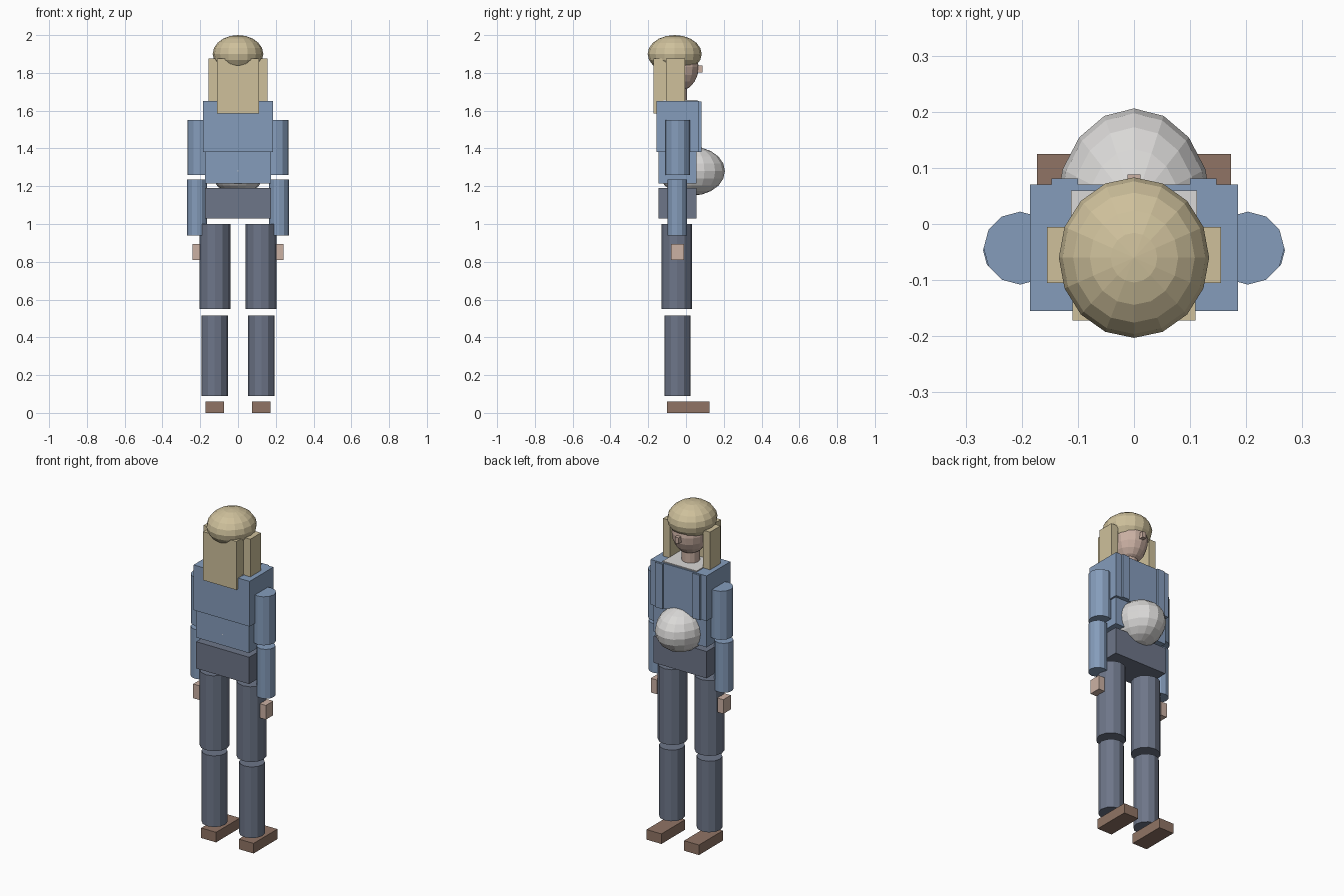
import bpy
from mathutils import Matrix

if "Cube" in bpy.data.objects:
    bpy.data.objects.remove(bpy.data.objects["Cube"])


def material(name, rgb):
    m = bpy.data.materials.new(name)
    m.diffuse_color = (*rgb, 1)
    m.use_nodes = True
    m.node_tree.nodes["Principled BSDF"].inputs["Base Color"].default_value = m.diffuse_color
    return m


HAIR = material("blonde", (0.62, 0.53, 0.33))
SKIN = material("skin", (0.60, 0.44, 0.37))
BLUE = material("jacket_blue", (0.235, 0.335, 0.50))
WHITE = material("shirt_white", (0.70, 0.69, 0.68))
SLATE = material("trouser_slate", (0.155, 0.182, 0.25))
BROWN = material("shoe_brown", (0.28, 0.175, 0.13))


def finish(name, mat):
    ob = bpy.context.object
    ob.name = name
    ob.data.materials.append(mat)
    return ob


def box(name, mat, x, y, z):
    """Box from (low, high) ranges on each axis."""
    bpy.ops.mesh.primitive_cube_add(size=1)
    ob = finish(name, mat)
    spans = (x, y, z)
    size = Matrix.Diagonal((*[b - a for a, b in spans], 1))
    ob.data.transform(size)
    ob.location = [(a + b) / 2 for a, b in spans]
    return ob


def tube(name, mat, x, y, radius, z, sides=12):
    bpy.ops.mesh.primitive_cylinder_add(
        vertices=sides, radius=radius, depth=z[1] - z[0],
        location=(x, y, (z[0] + z[1]) / 2))
    return finish(name, mat)


def ball(name, mat, centre, radii, rings=10):
    bpy.ops.mesh.primitive_uv_sphere_add(segments=16, ring_count=rings, radius=1)
    ob = finish(name, mat)
    ob.data.transform(Matrix.Diagonal((*radii, 1)))
    ob.location = centre
    return ob


# Head, neck and nose
ball("head", SKIN, (0, -0.045, 1.83), (0.10, 0.112, 0.13))
tube("neck", SKIN, 0, -0.045, 0.05, (1.62, 1.74))
box("nose", SKIN, (-0.012, 0.012), (0.05, 0.088), (1.802, 1.838))

# Hair cap and back panel
ball("hair_cap", HAIR, (0, -0.06, 1.90), (0.134, 0.143, 0.10))
box("back_hair", HAIR, (-0.11, 0.11), (-0.172, -0.105), (1.585, 1.875))

# Torso, shirt, belly and hips
box("chest", BLUE, (-0.185, 0.185), (-0.155, 0.07), (1.38, 1.65))
box("waist", BLUE, (-0.175, 0.175), (-0.145, 0.055), (1.215, 1.38))
box("shirt_collar", WHITE, (-0.112, 0.112), (-0.12, 0.06), (1.60, 1.656))
ball("belly", WHITE, (0, 0.03, 1.28), (0.138, 0.176, 0.13))
box("hips", SLATE, (-0.175, 0.175), (-0.145, 0.055), (1.03, 1.19))

# Paired parts
for side, s in (("left", -1), ("right", 1)):
    def span(a, b):
        return tuple(sorted((s * a, s * b)))

    box(side + "_side_hair", HAIR, span(0.11, 0.155), (-0.105, -0.005), (1.62, 1.875))
    box(side + "_lapel", BLUE, span(0.10, 0.147), (0.04, 0.081), (1.38, 1.648))
    tube(side + "_upper_arm", BLUE, s * 0.203, -0.043, 0.065, (1.26, 1.55))
    tube(side + "_forearm", BLUE, s * 0.217, -0.047, 0.052, (0.94, 1.235))
    box(side + "_hand", SKIN, span(0.20, 0.24), (-0.08, -0.01), (0.81, 0.895))
    tube(side + "_thigh", SLATE, s * 0.122, -0.048, 0.081, (0.55, 1.0))
    tube(side + "_shin", SLATE, s * 0.124, -0.045, 0.07, (0.09, 0.515))
    box(side + "_shoe", BROWN, span(0.075, 0.173), (-0.10, 0.125), (0.0, 0.06))
